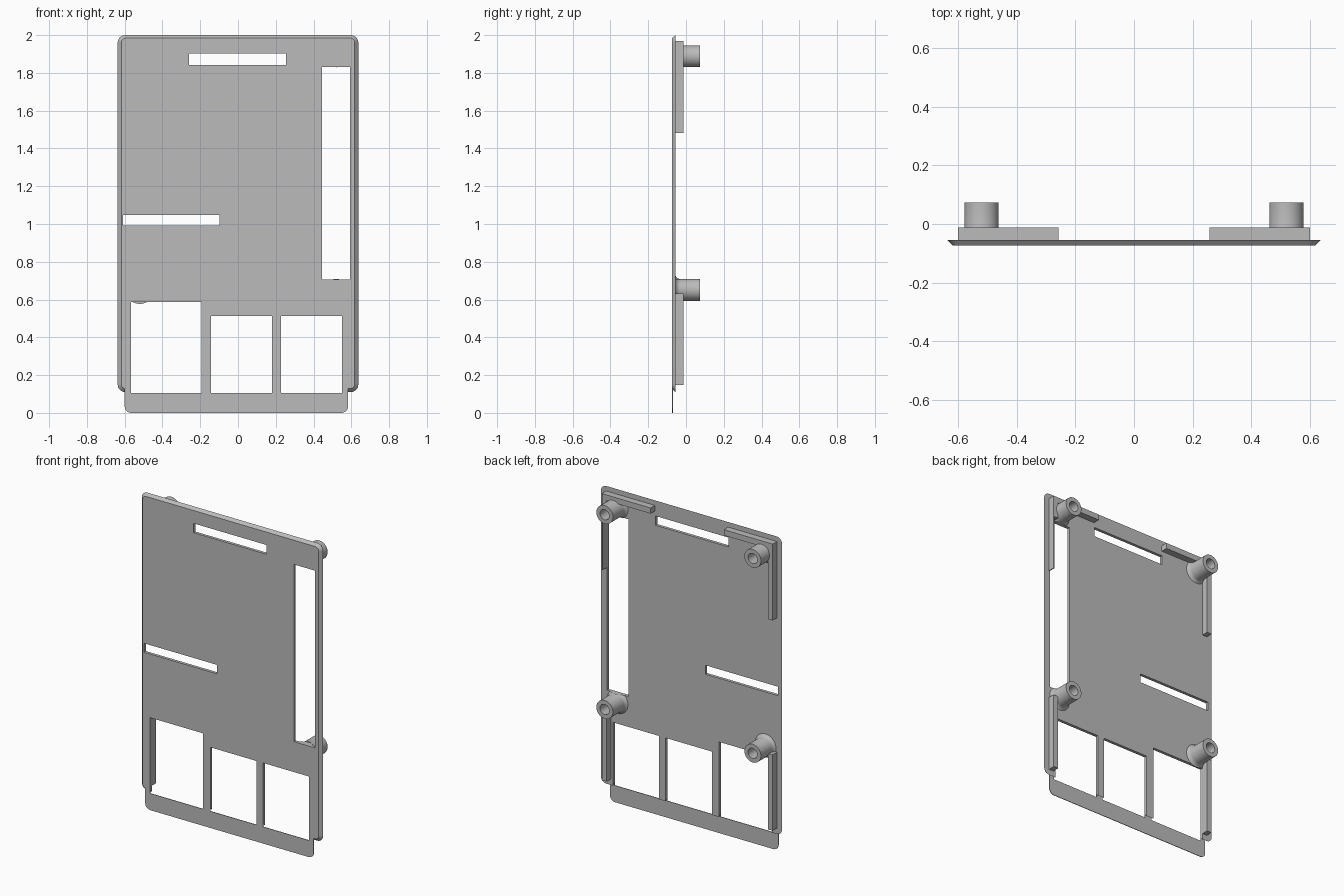
import bpy
import bmesh
from math import cos, sin, pi, radians
from mathutils import Vector, Matrix

cube = bpy.data.objects.get("Cube")
if cube:
    bpy.data.objects.remove(cube, do_unlink=True)

FRONT, BACK = -0.074, -0.055      # faces of the panel
BAR_TOP, BOSS_TOP = -0.012, 0.074
BOSS_X, BOSS_ZS = 0.52, (0.651, 1.888)
SLOT = (0.444, 0.594, 0.705, 1.83)  # tall side opening: x0, x1, z0, z1

grey = bpy.data.materials.new("plain_grey")
grey.use_nodes = True
grey.diffuse_color = (0.5, 0.5, 0.5, 1)
grey.node_tree.nodes["Principled BSDF"].inputs["Base Color"].default_value = (0.5, 0.5, 0.5, 1)


def finish(name, bm):
    bmesh.ops.recalc_face_normals(bm, faces=bm.faces)
    mesh = bpy.data.meshes.new(name)
    bm.to_mesh(mesh)
    bm.free()
    mesh.materials.append(grey)
    obj = bpy.data.objects.new(name, mesh)
    bpy.context.collection.objects.link(obj)
    return obj


def add_box(bm, x0, x1, z0, z1, y0, y1):
    centre = Vector((x0 + x1, y0 + y1, z0 + z1)) / 2
    size = Matrix.Diagonal((x1 - x0, y1 - y0, z1 - z0, 1))
    bmesh.ops.create_cube(bm, size=1, matrix=Matrix.Translation(centre) @ size)


def boxes(name, rects, y0, y1):
    bm = bmesh.new()
    for rect in rects:
        add_box(bm, *rect, y0, y1)
    return finish(name, bm)


def rounded_loop(bm, x0, x1, z0, z1, y, low_r, high_r, steps=6):
    """Ring of vertices round a rectangle with its own lower and upper corner radii."""
    corners = ((x1, z1, -1, -1, high_r), (x0, z1, 1, -1, high_r),
               (x0, z0, 1, 1, low_r), (x1, z0, -1, 1, low_r))
    ring = []
    for i, (x, z, sx, sz, r) in enumerate(corners):
        for k in range(steps + 1 if r else 1):
            a = (i + k / steps) * pi / 2
            ring.append(bm.verts.new((x + sx * r + r * cos(a), y, z + sz * r + r * sin(a))))
    return ring


def loft(name, front, back):
    bm = bmesh.new()
    a, b = rounded_loop(bm, *front), rounded_loop(bm, *back)
    bm.faces.new(a)
    bm.faces.new(b)
    for i in range(len(a)):
        j = (i + 1) % len(a)
        bm.faces.new((a[i], a[j], b[j], b[i]))
    return finish(name, bm)


def cut(obj, cutter):
    cutter.hide_render = True
    mod = obj.modifiers.new("openings", 'BOOLEAN')
    mod.operation = 'DIFFERENCE'
    mod.solver = 'EXACT'
    mod.object = cutter
    bpy.context.view_layer.objects.active = obj
    bpy.ops.object.modifier_apply(modifier=mod.name)


# Panel with a bevelled rim, and the thin tab below it
panel = loft("panel", (-0.618, 0.618, 0.128, 1.984, FRONT, 0.024, 0.024),
             (-0.637, 0.637, 0.11, 2.0, BACK, 0.04, 0.04))
tab = loft("lower_tab", (-0.6, 0.583, 0, 0.128, FRONT, 0.035, 0),
           (-0.6, 0.583, 0, 0.128, FRONT + 0.004, 0.035, 0))

# Openings
openings = boxes("opening_cutter", [
    (-0.566, -0.193, 0.106, 0.587),    # large window
    (-0.143, 0.181, 0.106, 0.512),     # middle window
    (0.228, 0.551, 0.106, 0.512),      # end window
    (-0.26, 0.253, 1.843, 1.902),      # top slit
    (-0.608, -0.097, 0.991, 1.048),    # side slit
    SLOT], -0.2, 0)
cut(panel, openings)
cut(tab, openings)
bpy.data.objects.remove(openings, do_unlink=True)

# Raised locating bars on the back
for side, s in (("right", -1), ("left", 1)):
    def bar(name, inner, outer, z0, z1):
        x0, x1 = sorted((s * inner, s * outer))
        return boxes(f"{side}_{name}", [(x0, x1, z0, z1)], BACK, BAR_TOP)
    bar("top_bar", 0.257, 0.6, 1.932, 1.968)
    bar("lower_side_bar", 0.566, 0.6, 0.148, 0.631)
    if s < 0:
        bar("upper_side_bar", 0.566, 0.6, 1.483, 1.932)
    else:  # trimmed where it passes the tall opening
        bar("upper_side_bar", 0.566, 0.6, SLOT[3], 1.932)
        bar("upper_side_lip", SLOT[1], 0.6, 1.483, SLOT[3])

# Hollow screw bosses with flared feet
PROFILE = ((0, BACK), (0.074, BACK), (0.067, -0.05), (0.061, -0.043), (0.058, -0.033),
           (0.058, BOSS_TOP), (0.032, BOSS_TOP), (0.032, -0.045), (0, -0.045))


def boss(name, x, z):
    bm = bmesh.new()
    verts = [bm.verts.new((x + r, y, z)) for r, y in PROFILE]
    edges = [bm.edges.new(pair) for pair in zip(verts, verts[1:])]
    bmesh.ops.spin(bm, geom=verts + edges, cent=(x, 0, z), axis=(0, 1, 0),
                   angle=2 * pi, steps=48)
    bmesh.ops.remove_doubles(bm, verts=bm.verts, dist=0.0001)
    return finish(name, bm)


foot_cutter = boxes("foot_cutter", [SLOT], -0.2, -0.034)
for side, s in (("right", -1), ("left", 1)):
    for level, z in zip(("lower", "upper"), BOSS_ZS):
        post = boss(f"{side}_{level}_boss", s * BOSS_X, z)
        if s > 0:
            cut(post, foot_cutter)
        bpy.ops.object.select_all(action='DESELECT')
        post.select_set(True)
        bpy.context.view_layer.objects.active = post
        bpy.ops.object.shade_smooth_by_angle(angle=radians(30))
bpy.data.objects.remove(foot_cutter, do_unlink=True)
